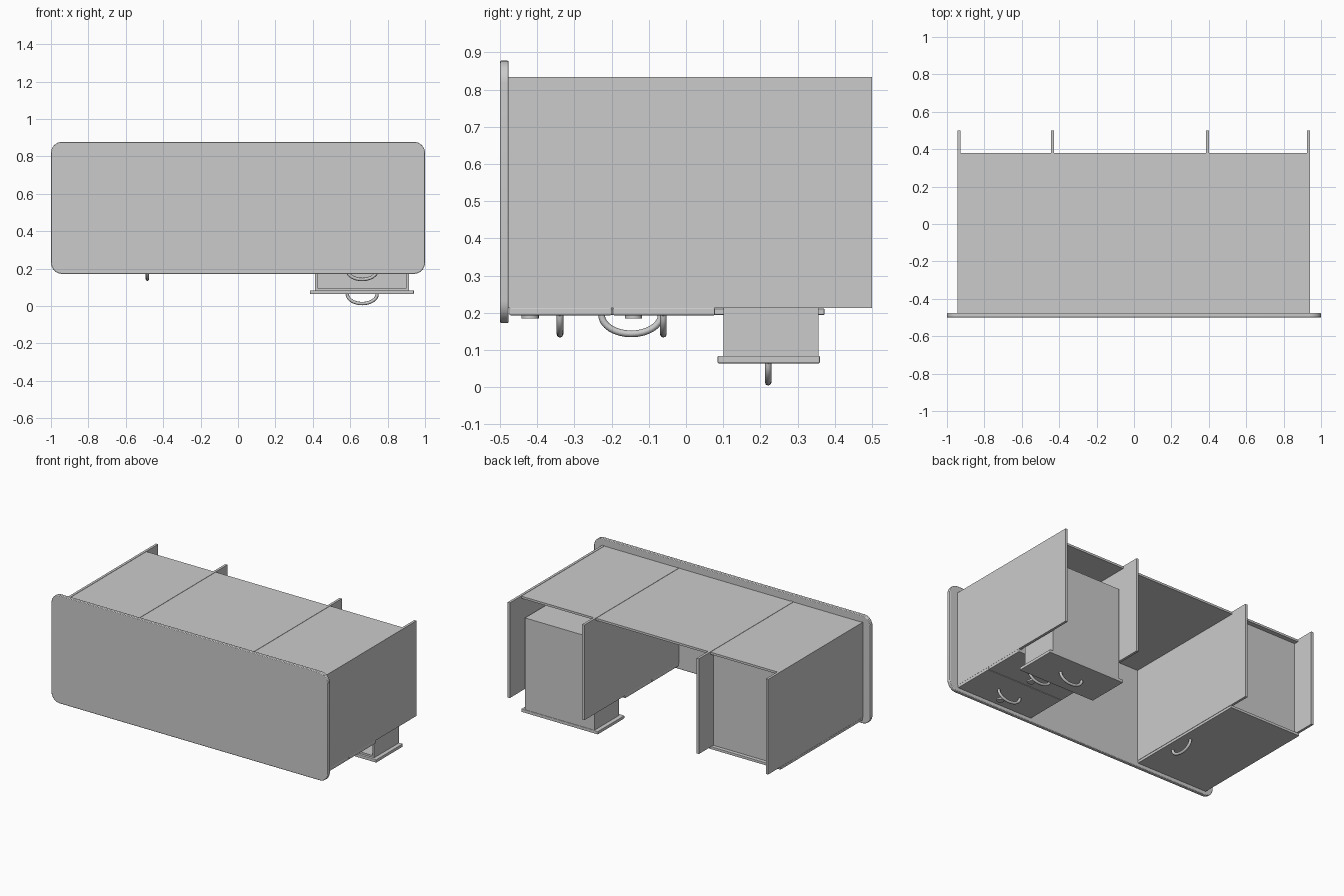
import bpy, bmesh, math
from mathutils import Vector

if "Cube" in bpy.data.objects:
    bpy.data.objects.remove(bpy.data.objects["Cube"])


def box(name, x, y, z, bevel=0.0):
    bm = bmesh.new()
    bmesh.ops.create_cube(bm, size=1)
    for v in bm.verts:
        v.co = [(r[0] + r[1]) / 2 + c * (r[1] - r[0]) for r, c in zip((x, y, z), v.co)]
    me = bpy.data.meshes.new(name)
    bm.to_mesh(me)
    bm.free()
    ob = bpy.data.objects.new(name, me)
    bpy.context.collection.objects.link(ob)
    if bevel:
        m = ob.modifiers.new("soft_edges", 'BEVEL')
        m.width = bevel
        m.segments = 2
    return ob


def smooth(ob):
    bpy.ops.object.select_all(action='DESELECT')
    ob.select_set(True)
    bpy.context.view_layer.objects.active = ob
    bpy.ops.object.shade_smooth_by_angle(angle=math.radians(35))


def handle(name, centre, along):
    # bowed pull: half-ellipse path hanging towards -z
    cu = bpy.data.curves.new(name, 'CURVE')
    cu.dimensions = '3D'
    cu.bevel_depth = 0.009
    cu.bevel_resolution = 2
    cu.use_fill_caps = True
    sp = cu.splines.new('POLY')
    n = 16
    sp.points.add(n)
    for i, p in enumerate(sp.points):
        a = math.pi * i / n
        co = Vector(centre) + Vector(along) * (0.08 * math.cos(a)) - Vector((0, 0, 0.051 * math.sin(a)))
        p.co = (*co, 1)
    sp.use_smooth = True
    ob = bpy.data.objects.new(name, cu)
    bpy.context.collection.objects.link(ob)


def lock(name, x, y, z):
    bpy.ops.mesh.primitive_cylinder_add(vertices=24, radius=0.023, depth=0.012, location=(x, y, z))
    ob = bpy.context.object
    ob.name = name
    smooth(ob)


# Rounded table top (the desk lies on its side, top facing -y)
bm = bmesh.new()
r, seg = 0.06, 8
verts = []
for k, (sx, sz) in enumerate(((1, 1), (-1, 1), (-1, -1), (1, -1))):
    for i in range(seg + 1):
        a = math.pi / 2 * (k + i / seg)
        verts.append(bm.verts.new((sx * (1 - r) + r * math.cos(a), -0.5,
                                   0.525 + sz * (0.353 - r) + r * math.sin(a))))
face = bm.faces.new(verts)
ext = bmesh.ops.extrude_face_region(bm, geom=[face])
for v in ext["geom"]:
    if isinstance(v, bmesh.types.BMVert):
        v.co.y += 0.023
bmesh.ops.recalc_face_normals(bm, faces=bm.faces)
me = bpy.data.meshes.new("table_top")
bm.to_mesh(me)
bm.free()
top = bpy.data.objects.new("table_top", me)
bpy.context.collection.objects.link(top)
mod = top.modifiers.new("soft_edges", 'BEVEL')
mod.width = 0.004
mod.segments = 2
mod.limit_method = 'ANGLE'
smooth(top)

# Upright panels and the modesty panel
for name, x in (("left_side", -0.936), ("left_inner", -0.435),
                ("right_inner", 0.392), ("right_side", 0.932)):
    box(name + "_panel", (x - 0.008, x + 0.008), (-0.477, 0.5), (0.212, 0.834))
box("modesty_panel", (-0.928, 0.924), (-0.477, 0.38), (0.818, 0.832))

# Left cupboard
box("cupboard_floor", (-0.928, -0.443), (0.335, 0.35), (0.212, 0.818))
box("cupboard_door", (-0.944, -0.427), (-0.475, 0.372), (0.194, 0.211), 0.002)
handle("door_handle", (-0.485, -0.147, 0.194), (0, 1, 0))

# Drawers: front, four walls and floor; the lowest is pulled out
for i, (y0, drop) in enumerate(((-0.475, 0), (-0.197, 0), (0.085, 0.129))):
    y1 = y0 + 0.275
    z = 0.193 - drop
    n = "drawer_%d_" % (i + 1)
    zb = z + 0.02
    ze = z + 0.62
    box(n + "front", (0.385, 0.94), (y0, y1), (z, zb), 0.003)
    box(n + "floor", (0.412, 0.914), (y1 - 0.015, y1 - 0.003), (zb, ze))
    for s, x in (("left", 0.412), ("right", 0.902)):
        box(n + s + "_wall", (x, x + 0.012), (y0 + 0.016, y1 - 0.015), (zb, ze))
    box(n + "inner_front", (0.424, 0.902), (y0 + 0.016, y1 - 0.015), (zb, zb + 0.012))
    box(n + "back_wall", (0.424, 0.902), (y0 + 0.016, y1 - 0.015), (ze - 0.012, ze))
    handle(n + "handle", (0.664, y0 + 0.136, z), (1, 0, 0))
    if not drop:
        lock(n + "lock", 0.664, y0 + 0.056, z - 0.003)
